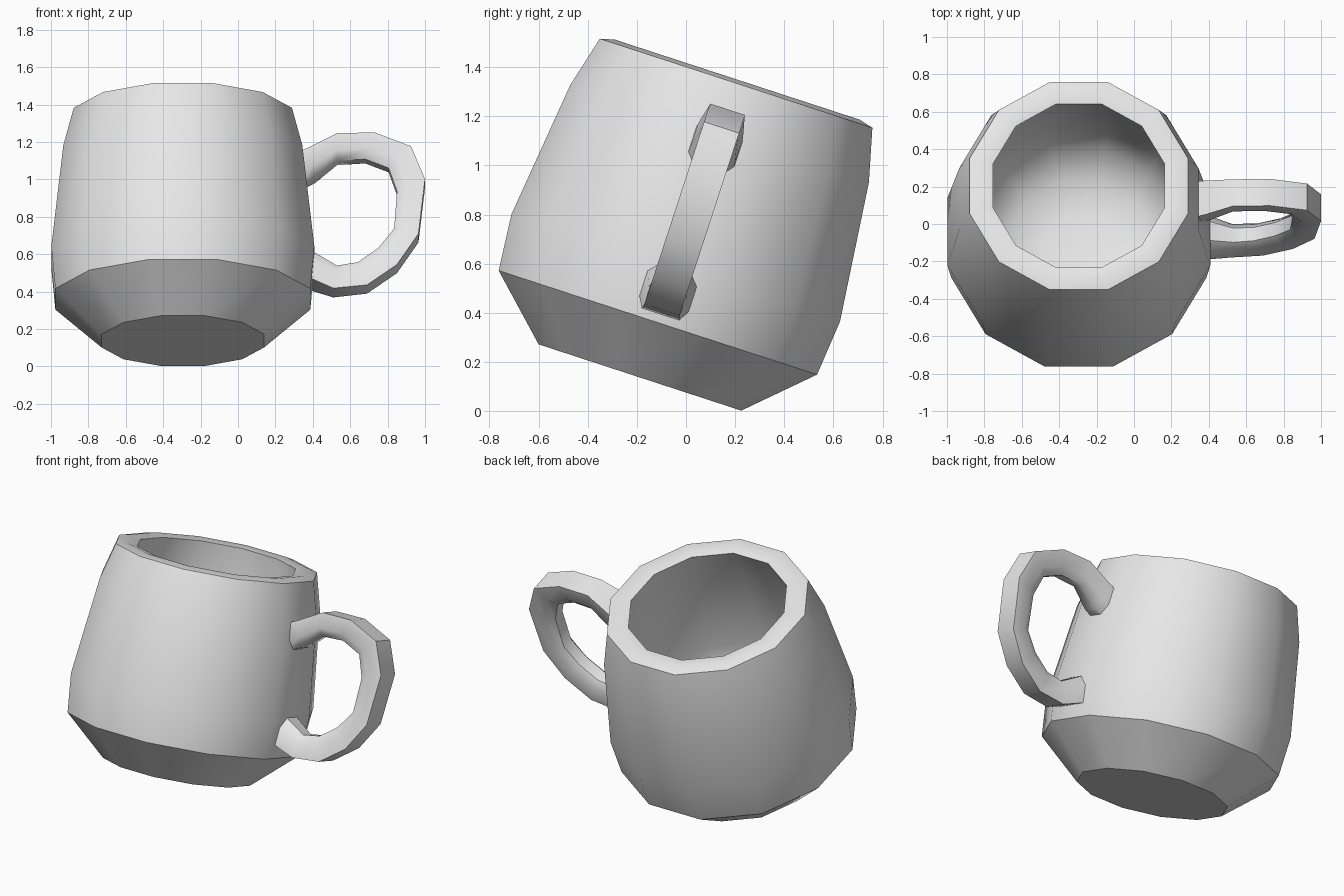
import bpy, bmesh, math
from mathutils import Matrix

if "Cube" in bpy.data.objects:
    bpy.data.objects.remove(bpy.data.objects["Cube"])

TILT = math.radians(18.1)
SIDES = 12
# The whole mug leans backwards on the rim of its base
PLACE = Matrix.Translation((-0.295, -0.1875, 0.137)) @ Matrix.Rotation(-TILT, 4, 'X')

clay = bpy.data.materials.new("light grey")
clay.diffuse_color = (0.8, 0.8, 0.8, 1)
clay.use_nodes = True
clay.node_tree.nodes["Principled BSDF"].inputs["Base Color"].default_value = clay.diffuse_color


def loft(name, rings, angle):
    """Skin a list of closed rings, cap both ends and place the part."""
    bm = bmesh.new()
    loops = [[bm.verts.new(p) for p in ring] for ring in rings]
    n = len(loops[0])
    for a, b in zip(loops, loops[1:]):
        for i in range(n):
            j = (i + 1) % n
            bm.faces.new((a[i], a[j], b[j], b[i]))
    bm.faces.new(loops[0][::-1])
    bm.faces.new(loops[-1])
    bmesh.ops.recalc_face_normals(bm, faces=bm.faces)
    mesh = bpy.data.meshes.new(name)
    bm.to_mesh(mesh)
    bm.free()
    mesh.materials.append(clay)
    ob = bpy.data.objects.new(name, mesh)
    bpy.context.collection.objects.link(ob)
    ob.matrix_world = PLACE
    bpy.ops.object.select_all(action='DESELECT')
    ob.select_set(True)
    bpy.context.view_layer.objects.active = ob
    bpy.ops.object.shade_smooth_by_angle(angle=math.radians(angle))
    return ob


def circle(r, z):
    return [(r * math.cos(math.radians(15 + 360 * i / SIDES)),
             r * math.sin(math.radians(15 + 360 * i / SIDES)), z) for i in range(SIDES)]


# Cup: outer wall from the base up, rounded rim, then inner wall down to the floor
profile = [(0.449, 0), (0.7055, 0.235), (0.728, 0.469), (0.6615, 1.044), (0.604, 1.2595),
           (0.543, 1.275), (0.475, 1.262), (0.535, 1.04), (0.60, 0.47), (0.55, 0.28),
           (0.40, 0.15), (0.2, 0.11)]
loft("cup", [circle(r, z) for r, z in profile], 35)

# Handle: outer point (x, z), inner point (x, z), half width; flared at both ends
stations = [
    (0.62, 1.03, 0.62, 0.86, 0.10),
    (0.68, 1.06, 0.705, 0.90, 0.095),
    (0.825, 1.143, 0.825, 1.00, 0.075),
    (1.025, 1.148, 0.975, 1.01, 0.075),
    (1.22, 1.07, 1.10, 0.96, 0.075),
    (1.295, 0.885, 1.145, 0.83, 0.075),
    (1.26, 0.578, 1.13, 0.62, 0.075),
    (1.145, 0.405, 1.045, 0.51, 0.075),
    (0.985, 0.29, 0.935, 0.43, 0.075),
    (0.805, 0.27, 0.825, 0.41, 0.08),
    (0.69, 0.315, 0.705, 0.48, 0.105),
    (0.62, 0.34, 0.62, 0.49, 0.105),
]


def section(ox, oz, ix, iz, w):
    # flat outer face, straight sides, chamfered inner side
    shape = [(0, -1), (0, 1), (0.65, 1), (1, 0.5), (1, -0.5), (0.65, -1)]
    return [(ox + (ix - ox) * t, w * s, oz + (iz - oz) * t) for t, s in shape]


loft("handle", [section(*s) for s in stations], 45)
